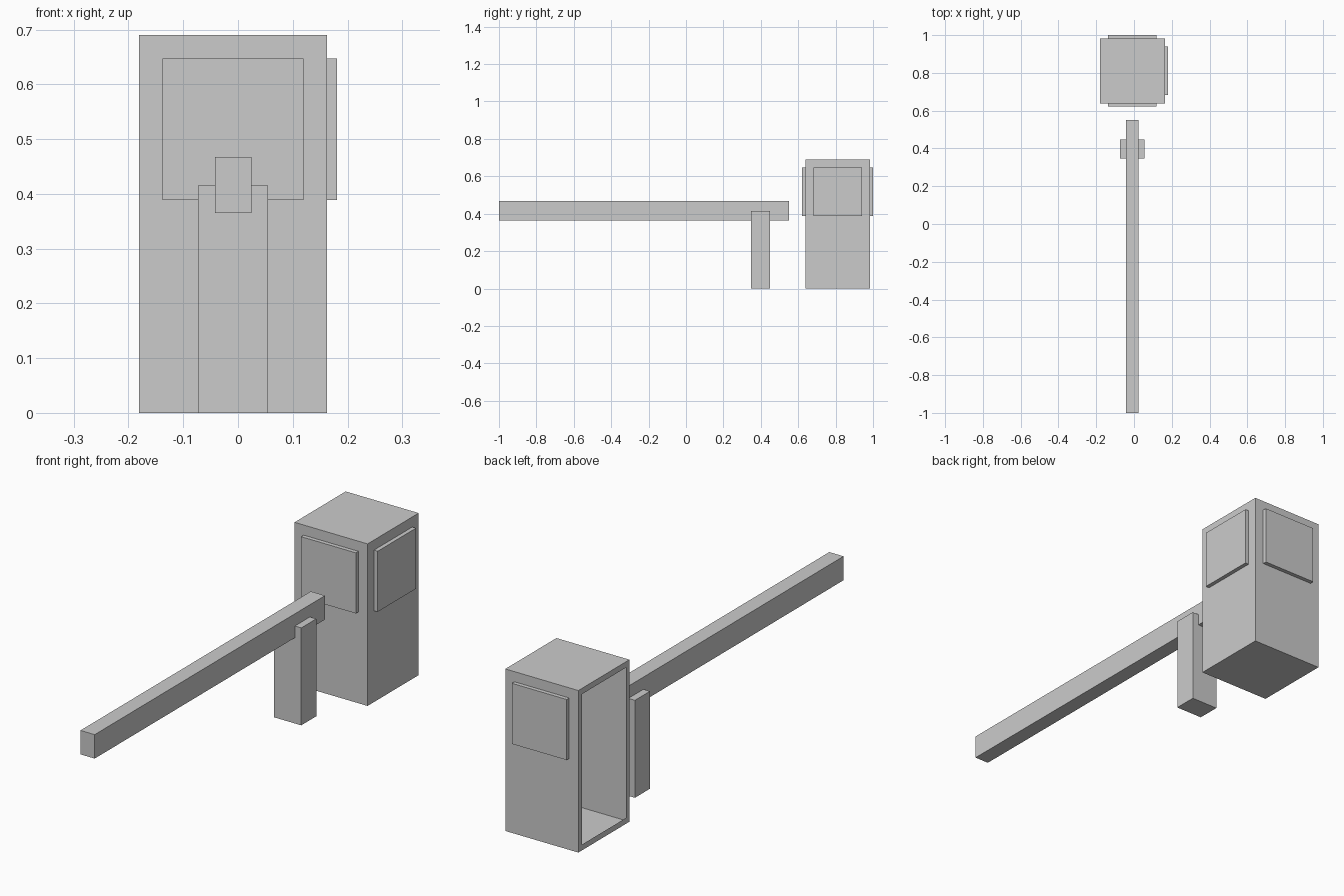
import bpy, bmesh
from mathutils import Vector

if "Cube" in bpy.data.objects:
    bpy.data.objects.remove(bpy.data.objects["Cube"])


def box(name, lo, hi, open_left=None):
    """Box between two corners; open_left cuts a framed opening in the -x face."""
    lo, hi = Vector(lo), Vector(hi)
    bm = bmesh.new()
    bmesh.ops.create_cube(bm, size=1)
    for v in bm.verts:
        v.co = Vector(((lo[i] + hi[i]) / 2 + v.co[i] * (hi[i] - lo[i]) for i in range(3)))
    bm.normal_update()
    if open_left:
        side = min(bm.faces, key=lambda f: f.calc_center_median().x)
        bmesh.ops.inset_region(bm, faces=[side], thickness=open_left)
        bmesh.ops.delete(bm, geom=[side], context='FACES')
    mesh = bpy.data.meshes.new(name)
    bm.to_mesh(mesh)
    bm.free()
    obj = bpy.data.objects.new(name, mesh)
    bpy.context.collection.objects.link(obj)
    return obj


# Guard booth: thin shell with a doorway on the left
X0, X1, Y0, Y1 = -0.181, 0.163, 0.639, 0.983
box("booth", (X0, Y0, 0), (X1, Y1, 0.69), open_left=0.035)

# Raised window panels on the front, back and right
T, M, Z0, Z1 = 0.0175, 0.043, 0.389, 0.647
box("front_window", (X0 + M, Y0 - T, Z0), (X1 - M, Y0, Z1))
box("back_window", (X0 + M, Y1, Z0), (X1 - M, Y1 + T, Z1))
box("right_window", (X1, Y0 + M, Z0), (X1 + T, Y1 - M, Z1))

# Barrier post and arm
box("barrier_post", (-0.073, 0.347, 0), (0.055, 0.448, 0.415))
box("barrier_arm", (-0.042, -1, 0.365), (0.025, 0.55, 0.467))
